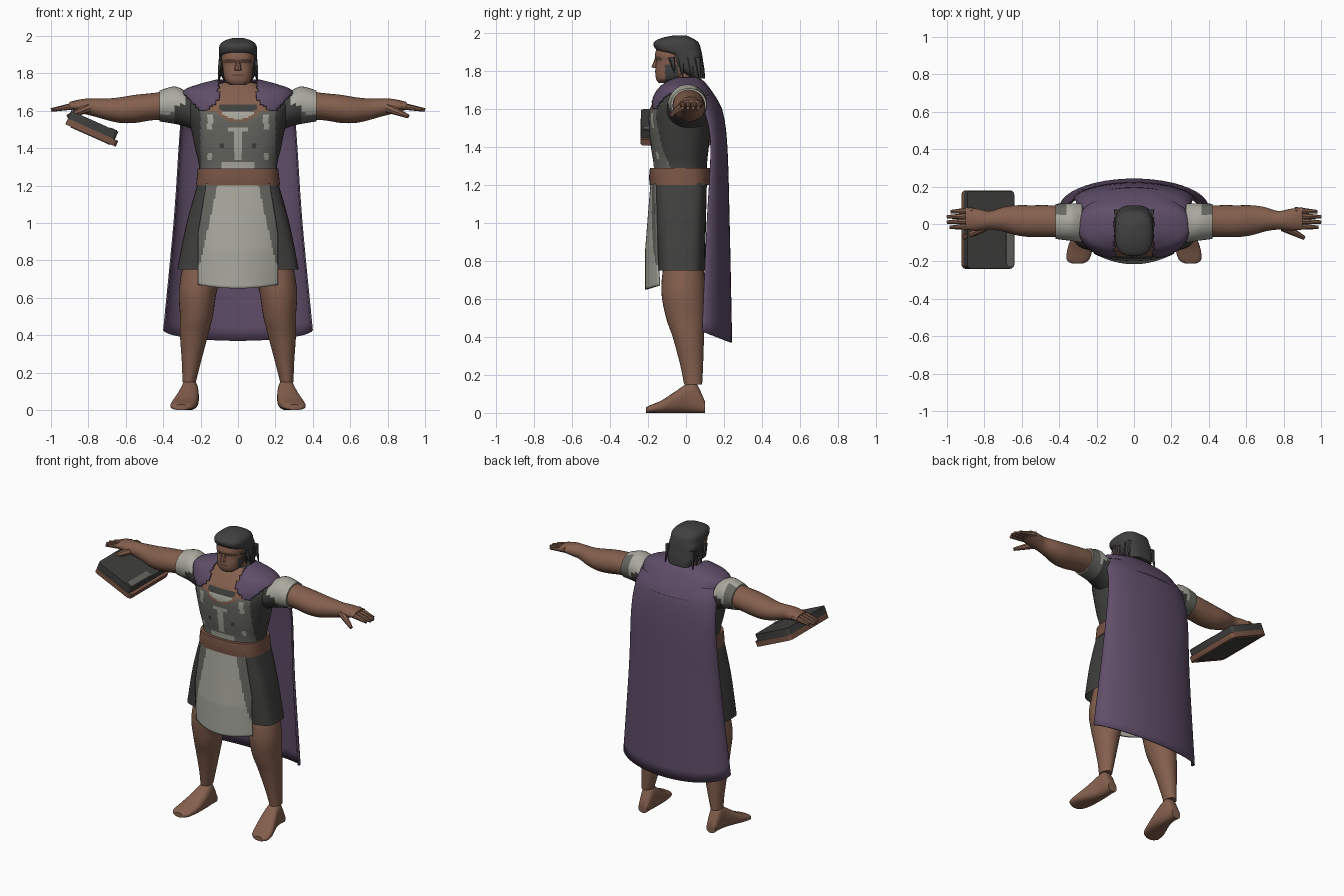
import bpy, bmesh, math
from mathutils import Vector, Matrix

cube = bpy.data.objects.get("Cube")
if cube:
    bpy.data.objects.remove(cube)

COLOURS = {
    "skin": (.23, .115, .075),
    "shaded skin": (.12, .06, .04),
    "hair black": (.05, .052, .05),
    "cape purple": (.115, .075, .14),
    "dark cloth": (.05, .05, .048),
    "worn grey": (.135, .135, .12),
    "pale cloth": (.4, .4, .35),
    "leather brown": (.19, .09, .06),
}
MATERIALS = {}
for title, rgb in COLOURS.items():
    mat = bpy.data.materials.new(title)
    mat.use_nodes = True
    mat.diffuse_color = (*rgb, 1)
    mat.node_tree.nodes["Principled BSDF"].inputs["Base Color"].default_value = (*rgb, 1)
    MATERIALS[title] = mat


def finish(name, bm, paint, mirror=False, thickness=0):
    """Turn a bmesh into a shaded object; paint is a colour or a rule on face centres."""
    bmesh.ops.recalc_face_normals(bm, faces=bm.faces)
    mesh = bpy.data.meshes.new(name)
    used = []
    for face in bm.faces:
        colour = paint(face.calc_center_median()) if callable(paint) else paint
        if colour not in used:
            used.append(colour)
            mesh.materials.append(MATERIALS[colour])
        face.material_index = used.index(colour)
    bm.to_mesh(mesh)
    bm.free()
    obj = bpy.data.objects.new(name, mesh)
    bpy.context.collection.objects.link(obj)
    bpy.ops.object.select_all(action='DESELECT')
    obj.select_set(True)
    bpy.context.view_layer.objects.active = obj
    bpy.ops.object.shade_smooth_by_angle(angle=math.radians(40))
    if thickness:
        obj.modifiers.new("Thickness", 'SOLIDIFY').thickness = thickness
    if mirror:
        obj.modifiers.new("Mirror", 'MIRROR')
    return obj


def resample(rings, steps):
    """Smooth curve through the rings."""
    padded = [rings[0], *rings, rings[-1]]
    result = []
    for i in range(len(rings) - 1):
        for k in range(steps):
            t = k / steps
            result.append([b + .5 * t * (c - a + t * (2*a - 5*b + 4*c - d + t * (3*(b - c) + d - a)))
                           for a, b, c, d in zip(*padded[i:i + 4])])
    return result + [list(rings[-1])]


def loft(name, axis, rings, paint, power=2, sides=32, steps=4, caps=True, drop=None, **options):
    """Skin rounded rings (position, low a, high a, low b, high b) along an axis."""
    bm = bmesh.new()
    loops = []
    for pos, a0, a1, b0, b1 in resample(rings, steps):
        loop = []
        for i in range(sides):
            t = 2 * math.pi * i / sides
            c, s = math.cos(t), math.sin(t)
            a = (a0 + a1) / 2 + (a1 - a0) / 2 * math.copysign(abs(c) ** (2 / power), c)
            b = (b0 + b1) / 2 + (b1 - b0) / 2 * math.copysign(abs(s) ** (2 / power), s)
            loop.append(bm.verts.new({'x': (pos, a, b), 'y': (a, pos, b), 'z': (a, b, pos)}[axis]))
        loops.append(loop)
    for low, high in zip(loops, loops[1:]):
        for i in range(sides):
            j = (i + 1) % sides
            bm.faces.new((low[i], low[j], high[j], high[i]))
    if caps:
        bm.faces.new(loops[0])
        bm.faces.new(loops[-1])
    if drop:
        gone = [f for f in bm.faces if drop(f.calc_center_median())]
        bmesh.ops.delete(bm, geom=gone, context='FACES')
    return finish(name, bm, paint, **options)


def even(rows):
    """Rings symmetric in x from (height, half width, front, back)."""
    return [(z, -w, w, front, back) for z, w, front, back in rows]


def sheet(name, point, paint, columns, rows, **options):
    """Cloth surface from point(u, v), u in -1..1 and v in 0..1."""
    bm = bmesh.new()
    grid = [[bm.verts.new(point(2 * i / columns - 1, j / rows)) for i in range(columns + 1)]
            for j in range(rows + 1)]
    for top, bottom in zip(grid, grid[1:]):
        for i in range(columns):
            bm.faces.new((top[i], top[i + 1], bottom[i + 1], bottom[i]))
    return finish(name, bm, paint, **options)


def taper(name, start, end, r0, r1, paint, sides=8, mirror=True):
    start, end = Vector(start), Vector(end)
    way = end - start
    bm = bmesh.new()
    place = Matrix.Translation((start + end) / 2) @ way.to_track_quat('Z', 'Y').to_matrix().to_4x4()
    bmesh.ops.create_cone(bm, cap_ends=True, segments=sides, radius1=r0, radius2=r1,
                          depth=way.length, matrix=place)
    return finish(name, bm, paint, mirror=mirror)


# Legs and feet
loft("legs", 'z', [(.15, .225, .297, -.01, .085), (.25, .2, .3, -.03, .09), (.4, .16, .31, -.07, .095),
                   (.5, .135, .31, -.105, .1), (.65, .11, .315, -.13, .1), (.85, .05, .28, -.11, .09)],
     "skin", mirror=True)
loft("feet", 'y', [(-.21, .27, .335, 0, .03), (-.19, .24, .36, 0, .04), (-.13, .22, .355, 0, .065),
                   (-.06, .21, .33, 0, .11), (0, .21, .31, 0, .15), (.05, .215, .3, 0, .16),
                   (.1, .225, .29, 0, .06)], "skin", power=2.6, mirror=True)


# Tunic body with a worn breastplate and an open neckline
def tunic_paint(p):
    x, z = abs(p.x), p.z
    collar = math.hypot(x / .12, (z - 1.62) / .08)
    if p.y > -.06 or x > .2:
        return "dark cloth"
    if z > 1.635 or .8 < collar < 1 or (z > 1.6 and .8 < collar and x < .17):
        return "skin"
    if collar <= .8:
        return "dark cloth" if z > 1.6 else "pale cloth"
    spine = x < .02 and 1.34 < z < 1.51
    hem = z < 1.325 and x < .09
    shoulder_streak = .135 < x < .165 and 1.5 < z < 1.58
    flank_spot = .14 < x < .165 and 1.34 < z < 1.37
    chest_fork = x < .05 and 1.49 < z < 1.515
    if spine or hem or shoulder_streak or flank_spot or chest_fork:
        return "pale cloth"
    rib_mark = .07 < x < .1 and 1.405 < z < 1.42
    return "dark cloth" if rib_mark else "worn grey"


loft("tunic", 'z', even([(1.2, .215, -.17, .11), (1.3, .208, -.17, .11), (1.4, .23, -.185, .12),
                         (1.5, .25, -.195, .13), (1.58, .265, -.195, .13), (1.64, .265, -.17, .12),
                         (1.7, .2, -.125, .09), (1.75, .09, -.08, .05)]),
     tunic_paint, power=2.5, sides=128, steps=8)
loft("skirt", 'z', even([(.75, .325, -.15, .1), (1, .275, -.163, .105), (1.22, .213, -.17, .11)]),
     "dark cloth", power=4, sides=48, caps=False)
loft("belt", 'z', even([(1.2, .225, -.192, .13), (1.245, .22, -.194, .13), (1.29, .215, -.19, .125)]),
     "leather brown", power=2.8, sides=48)


# Front apron hanging from the belt
def apron_point(u, v):
    x = u * (.17 + .045 * min(1, 2 * v))
    y = -.187 - .028 * min(1, 1.6 * v) + (.8 + .7 * v) * x * x
    return x, y, 1.21 - .56 * v + .02 * u * u * v


def apron_paint(p):
    return "worn grey" if abs(p.x) > .11 + .22 * (1.2 - p.z) and p.z > .78 else "pale cloth"


sheet("apron", apron_point, apron_paint, 48, 40, thickness=.012)

# Arms, sleeves and hands
loft("arms", 'x', [(.22, -.07, .08, 1.56, 1.68), (.33, -.07, .09, 1.55, 1.71), (.45, -.07, .1, 1.55, 1.695),
                   (.55, -.07, .1, 1.535, 1.685), (.63, -.06, .1, 1.535, 1.672), (.7, -.04, .09, 1.55, 1.665),
                   (.77, -.03, .07, 1.57, 1.665), (.83, -.035, .08, 1.585, 1.663),
                   (.9, -.03, .09, 1.605, 1.648)], "skin", mirror=True)


def sleeve_paint(p):
    if p.x < .27 or (p.z < 1.63 and p.x < .34):
        return "dark cloth"
    return "worn grey" if p.z < 1.585 or (p.x > .37 and p.y > .05) else "pale cloth"


loft("sleeves", 'x', [(.2, -.1, .11, 1.48, 1.66), (.28, -.1, .11, 1.515, 1.705), (.34, -.09, .11, 1.53, 1.73),
                      (.42, -.08, .108, 1.543, 1.708)], sleeve_paint, mirror=True)
for n, (name, tip) in enumerate([("index_finger", .985), ("middle_finger", 1), ("ring_finger", 1),
                                 ("little_finger", .98)]):
    y = -.012 + .028 * n
    taper(name, (.86, y, 1.628), (tip, y - .006, 1.605), .02, .009, "skin")
taper("thumb", (.8, -.015, 1.615), (.91, -.075, 1.57), .026, .011, "skin")


# Head, neck and hair
def head_paint(p):
    beard = p.z < 1.83 and -.11 < p.y < -.04 and abs(p.x) > .045
    eyes = 1.856 < p.z < 1.878 and p.y < -.1 and .012 < abs(p.x) < .07
    mouth = 1.783 < p.z < 1.793 and p.y < -.12 and abs(p.x) < .03
    return "hair black" if beard else "shaded skin" if eyes or mouth else "skin"


loft("neck", 'z', even([(1.66, .09, -.11, .07), (1.72, .07, -.09, .05), (1.8, .065, -.08, .05)]), "skin")
loft("head", 'z', even([(1.738, .042, -.145, -.06), (1.76, .068, -.158, -.02), (1.8, .08, -.162, .03),
                        (1.85, .086, -.157, .06), (1.885, .089, -.164, .07), (1.95, .08, -.14, .06),
                        (1.975, .04, -.09, .02)]), head_paint, power=2.5, sides=64, steps=6)
taper("nose", (0, -.152, 1.875), (0, -.163, 1.815), .008, .02, "skin", mirror=False)
loft("hair", 'z', even([(1.76, .075, .03, .1), (1.8, .096, -.03, .098), (1.84, .1, -.07, .092),
                        (1.885, .102, -.09, .085), (1.91, .102, -.155, .08), (1.95, .098, -.17, .066),
                        (1.975, .072, -.125, .03), (1.988, .03, -.06, 0)]), "hair black", power=2.8)
for y, bottom in [(-.075, 1.79), (-.03, 1.76), (.02, 1.75), (.06, 1.745)]:
    taper("hair_lock", (.088, y, 1.87), (.105, y + .015, bottom), .02, .002, "hair black", sides=5)

# Cape: mantle over the shoulders and a long sheet behind
loft("cape_mantle", 'z', even([(1.59, .295, -.2, .195), (1.65, .305, -.185, .165), (1.71, .288, -.15, .125),
                               (1.745, .2, -.11, .095), (1.768, .11, -.07, .065)]),
     "cape purple", power=2.4, sides=96, caps=False, steps=8, thickness=.008,
     drop=lambda p: p.y < 0 and (abs(p.x) < .105 + max(0, 1.66 - p.z) or p.z < 1.6 + max(0, abs(p.x) - .2)))
CAPE_ROWS = resample([(1.67, .295, .05, .15, 0), (1.58, .305, .1, .195, 0), (1.4, .318, .13, .218, 0),
                      (1, .345, .11, .23, 0), (.43, .4, .085, .243, .06)], 6)


def cape_point(u, v):
    z, half, edge, back, dip = CAPE_ROWS[round(v * (len(CAPE_ROWS) - 1))]
    t = u * math.pi / 2
    return half * math.sin(t), edge + (back - edge) * math.cos(t), z - dip * math.cos(t)


sheet("cape_back", cape_point, "cape purple", 32, len(CAPE_ROWS) - 1, thickness=.008)

# Book held under the right hand
TILT = Matrix.Translation((-.772, -.03, 1.505)) @ Matrix.Rotation(math.radians(24), 4, 'Y')


def book_layer(name, centre, size, colour, round_by):
    bm = bmesh.new()
    bmesh.ops.create_cube(bm, size=1, matrix=Matrix.Translation(centre) @ Matrix.Diagonal((*size, 1)))
    upright = [e for e in bm.edges if abs(e.verts[0].co.z - e.verts[1].co.z) > size[2] / 2]
    bmesh.ops.bevel(bm, geom=upright, offset=round_by, segments=3, affect='EDGES', profile=.5)
    bm.transform(TILT)
    finish(name, bm, colour)


book_layer("book_cover", (0, 0, -.024), (.295, .42, .034), "leather brown", .025)
book_layer("book_block", (-.01, 0, .015), (.275, .415, .046), "dark cloth", .02)
book_layer("book_edge_strip", (.1, -.09, .039), (.04, .21, .006), "worn grey", .01)
book_layer("book_back_panel", (0, 0, -.042), (.23, .35, .006), "dark cloth", .015)
